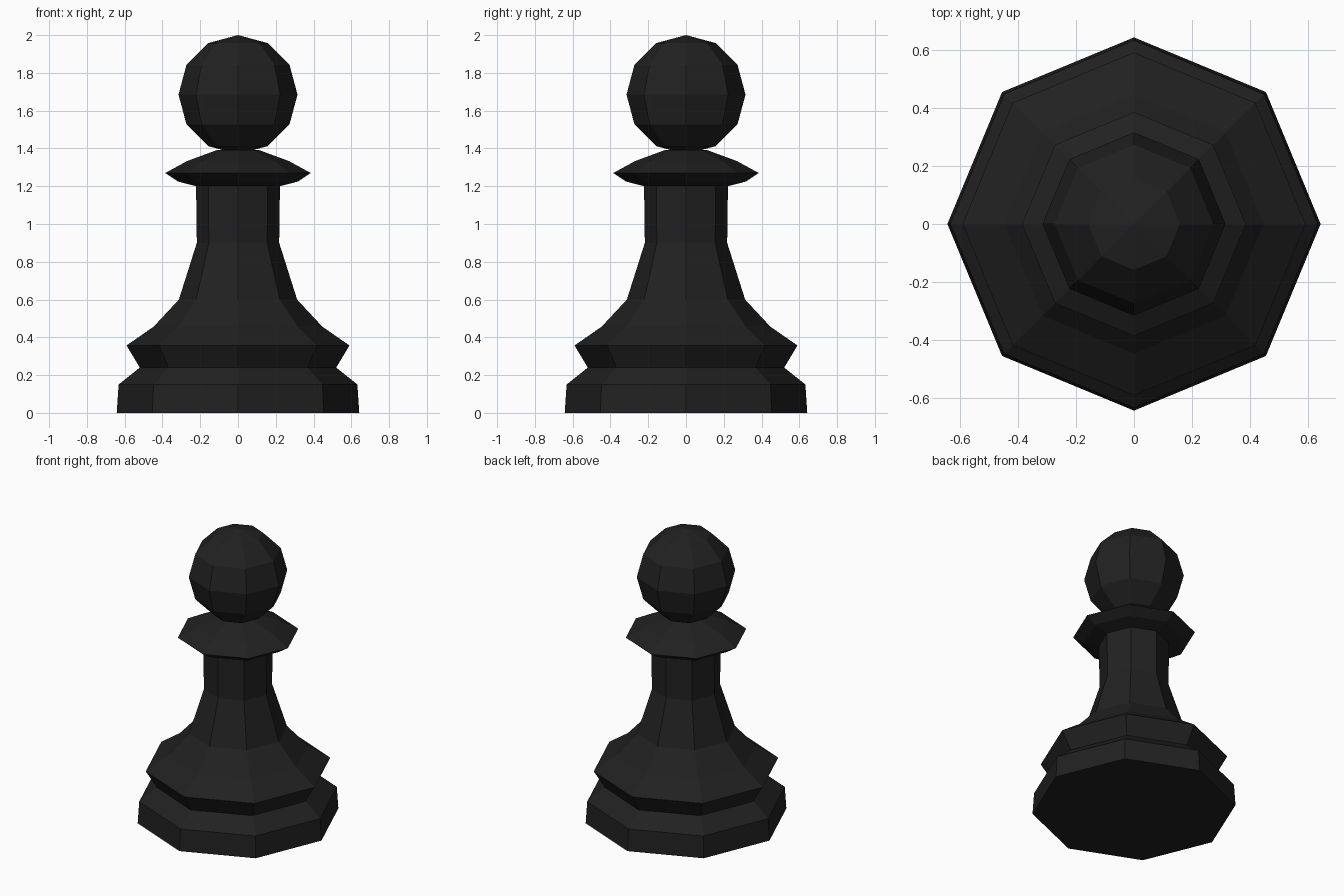
import bpy, bmesh
from math import cos, sin, pi

if "Cube" in bpy.data.objects:
    bpy.data.objects.remove(bpy.data.objects["Cube"])

SIDES = 8
black = bpy.data.materials.new("black")
black.diffuse_color = (0.015, 0.015, 0.015, 1)
black.use_nodes = True
black.node_tree.nodes["Principled BSDF"].inputs["Base Color"].default_value = black.diffuse_color


def finish(name, bm):
    bmesh.ops.recalc_face_normals(bm, faces=bm.faces)
    mesh = bpy.data.meshes.new(name)
    bm.to_mesh(mesh)
    bm.free()
    mesh.materials.append(black)
    obj = bpy.data.objects.new(name, mesh)
    bpy.context.collection.objects.link(obj)
    return obj


def lathe(name, profile):
    """Closed flat-faced octagonal solid from (radius, height) points."""
    bm = bmesh.new()
    rings = [[bm.verts.new((r * cos(2 * pi * i / SIDES), r * sin(2 * pi * i / SIDES), z))
              for i in range(SIDES)] for r, z in profile]
    for low, high in zip(rings, rings[1:]):
        for i in range(SIDES):
            j = (i + 1) % SIDES
            bm.faces.new((low[i], low[j], high[j], high[i]))
    bm.faces.new(rings[0][::-1])
    bm.faces.new(rings[-1])
    return finish(name, bm)


# Stepped foot, flared body, neck and collar in one turned piece
lathe("body", [
    (0.642, 0), (0.632, 0.15), (0.52, 0.24), (0.59, 0.357), (0.446, 0.457),
    (0.313, 0.60), (0.218, 0.90), (0.222, 1.20), (0.318, 1.225),
    (0.385, 1.27), (0.27, 1.333), (0.11, 1.392)])

# Round head
bm = bmesh.new()
bmesh.ops.create_uvsphere(bm, u_segments=SIDES, v_segments=6, radius=0.315)
head = finish("head", bm)
head.location.z = 1.685
